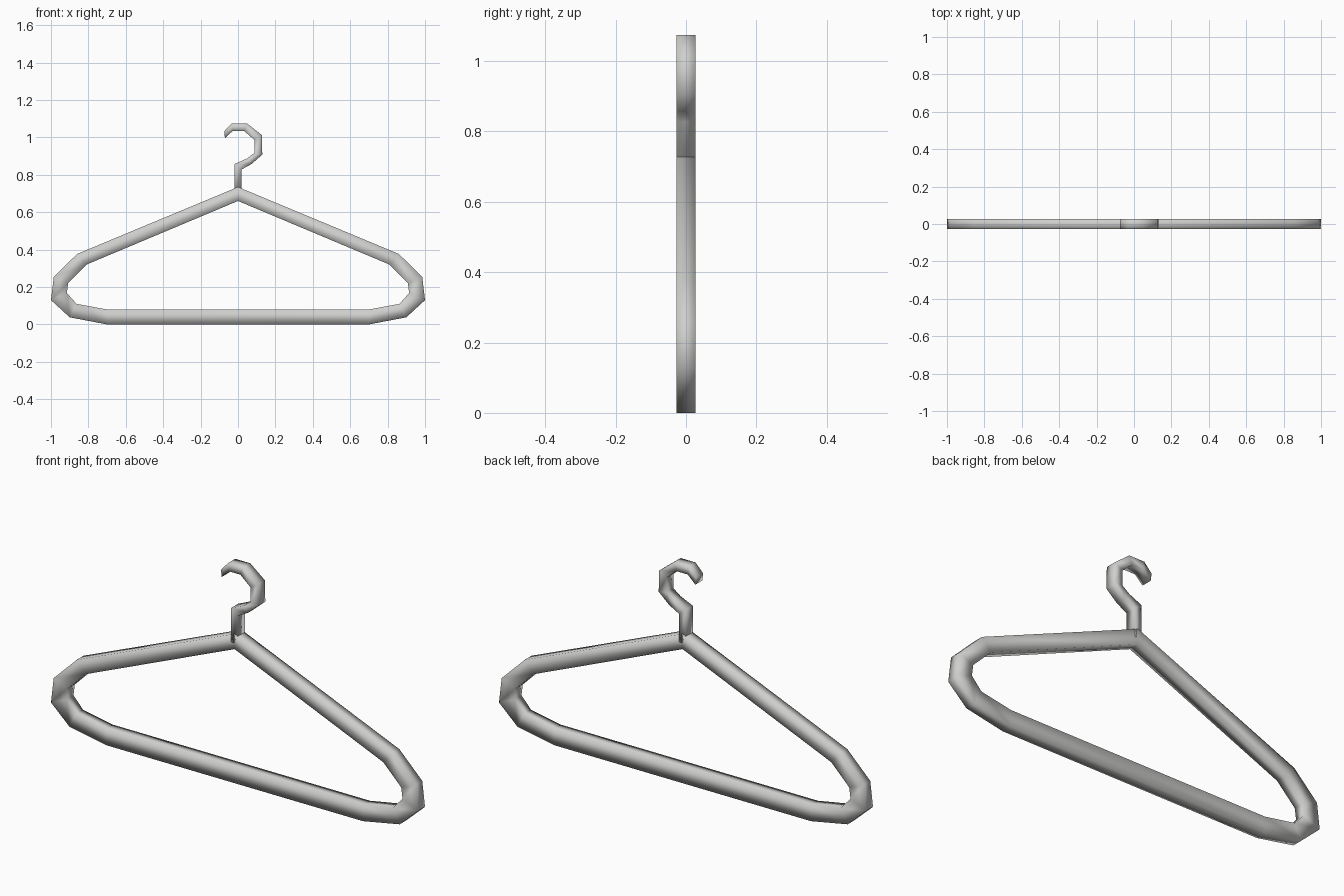
import bpy, bmesh

if "Cube" in bpy.data.objects:
    bpy.data.objects.remove(bpy.data.objects["Cube"])

HALF_DEPTH = 0.027

metal = bpy.data.materials.new("light_grey")
metal.diffuse_color = (0.62, 0.62, 0.61, 1)
metal.use_nodes = True
metal.node_tree.nodes["Principled BSDF"].inputs["Base Color"].default_value = metal.diffuse_color


def band(name, outer, inner, closed):
    """Rectangular-section bar swept between an outer and an inner outline in XZ."""
    bm = bmesh.new()
    rings = []
    for (ox, oz), (ix, iz) in zip(outer, inner):
        rings.append([bm.verts.new(p) for p in (
            (ox, -HALF_DEPTH, oz), (ox, HALF_DEPTH, oz),
            (ix, HALF_DEPTH, iz), (ix, -HALF_DEPTH, iz))])
    n = len(rings)
    for i in range(n if closed else n - 1):
        a, b = rings[i], rings[(i + 1) % n]
        for k in range(4):
            j = (k + 1) % 4
            bm.faces.new((a[k], a[j], b[j], b[k]))
    if not closed:
        bm.faces.new(rings[0])
        bm.faces.new(rings[-1][::-1])
    bmesh.ops.recalc_face_normals(bm, faces=bm.faces[:])
    for f in bm.faces:
        f.smooth = True
    mesh = bpy.data.meshes.new(name)
    bm.to_mesh(mesh)
    bm.free()
    mesh.materials.append(metal)
    obj = bpy.data.objects.new(name, mesh)
    bpy.context.collection.objects.link(obj)
    return obj


def mirrored(points):
    """Right half from bottom to apex, then the left half back down."""
    return points + [(-x, z) for x, z in reversed(points[:-1])]


# Shoulder frame with trouser bar
frame_outer = [(0.70, 0), (0.90, 0.038), (1.0, 0.13), (0.985, 0.254),
               (0.86, 0.377), (0, 0.735)]
frame_inner = [(0.70, 0.08), (0.863, 0.11), (0.915, 0.168), (0.908, 0.222),
               (0.81, 0.32), (0, 0.66)]
band("hanger_frame", mirrored(frame_outer), mirrored(frame_inner), True)

# Hook with its stem
hook_outer = [(0.018, 0.69), (0.018, 0.828), (0.073, 0.858), (0.13, 0.908),
              (0.127, 1.013), (0.048, 1.075), (-0.034, 1.075), (-0.074, 1.032)]
hook_inner = [(-0.018, 0.69), (-0.018, 0.858), (0.048, 0.887), (0.087, 0.916),
              (0.087, 0.987), (0.032, 1.035), (-0.028, 1.035), (-0.07, 0.996)]
band("hook", hook_outer, hook_inner, False)
